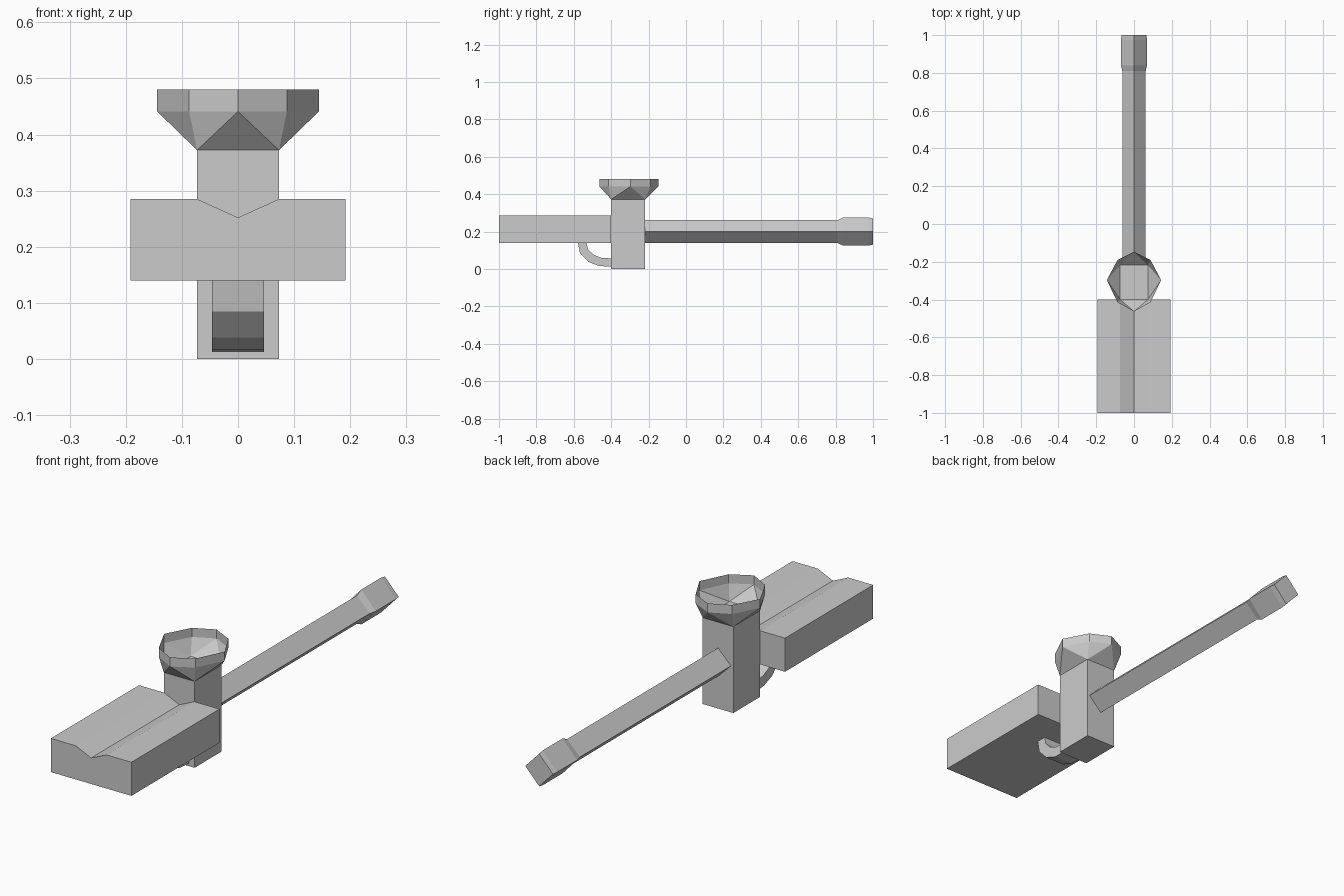
import bpy, bmesh

if "Cube" in bpy.data.objects:
    bpy.data.objects.remove(bpy.data.objects["Cube"])


def make_object(name, bm):
    bmesh.ops.recalc_face_normals(bm, faces=bm.faces)
    mesh = bpy.data.meshes.new(name)
    bm.to_mesh(mesh)
    bm.free()
    obj = bpy.data.objects.new(name, mesh)
    bpy.context.collection.objects.link(obj)
    return obj


def loft(name, rings, caps=True):
    """Skin a list of equal-length closed rings."""
    bm = bmesh.new()
    loops = [[bm.verts.new(p) for p in ring] for ring in rings]
    n = len(loops[0])
    for a, b in zip(loops, loops[1:]):
        for i in range(n):
            j = (i + 1) % n
            bm.faces.new((a[i], a[j], b[j], b[i]))
    if caps:
        bm.faces.new(loops[0])
        bm.faces.new(loops[-1])
    return make_object(name, bm)


# Stock: wide block with a shallow V groove along the top
profile = [(-0.192, 0.14), (0.192, 0.14), (0.192, 0.285), (0.073, 0.285),
           (0, 0.252), (-0.073, 0.285), (-0.192, 0.285)]
loft("stock", [[(x, y, z) for x, z in profile] for y in (-1.0, -0.40)])

# Upright receiver column
Y0, Y1, W = -0.40, -0.218, 0.073
square = [(-W, Y0), (W, Y0), (W, Y1), (-W, Y1)]
loft("receiver", [[(x, y, z) for x, y in square] for z in (0, 0.372)])

# Funnel: square throat flaring to an eight-sided rim, open at the top
rim = [(-0.087, -0.415), (0, -0.463), (0.087, -0.415), (0.144, -0.297),
       (0.087, -0.19), (0, -0.147), (-0.087, -0.19), (-0.144, -0.297)]
bm = bmesh.new()
throat = [bm.verts.new((x, y, 0.372)) for x, y in square]
low = [bm.verts.new((x, y, 0.441)) for x, y in rim]
top = [bm.verts.new((x, y, 0.48)) for x, y in rim]
for i in range(8):
    j = (i + 1) % 8
    bm.faces.new((low[i], low[j], top[j], top[i]))
for i in range(4):
    a, b = throat[i], throat[(i + 1) % 4]
    c, m, d = low[2 * i], low[2 * i + 1], low[(2 * i + 2) % 8]
    bm.faces.new((a, m, c))
    bm.faces.new((a, b, m))
    bm.faces.new((b, d, m))
make_object("funnel", bm)

# Barrel: diamond section with a thicker muzzle
def diamond(y, rx, rz):
    return [(rx, y, 0.2), (0, y, 0.2 + rz), (-rx, y, 0.2), (0, y, 0.2 - rz)]


loft("barrel", [diamond(*s) for s in (
    (-0.22, 0.062, 0.061), (0.81, 0.062, 0.061), (0.84, 0.069, 0.075),
    (0.975, 0.069, 0.075), (1.0, 0.066, 0.07))])

# Trigger guard: curved strap from the stock to the foot of the receiver
outer = [(-0.578, 0.142), (-0.567, 0.085), (-0.522, 0.038),
         (-0.465, 0.016), (-0.398, 0.012)]
inner = [(-0.532, 0.142), (-0.525, 0.108), (-0.497, 0.078),
         (-0.455, 0.06), (-0.398, 0.056)]
loft("trigger_guard", [[(x, o[0], o[1]) for x in (-0.046, 0.046)] +
                       [(x, i[0], i[1]) for x in (0.046, -0.046)]
                       for o, i in zip(outer, inner)])
